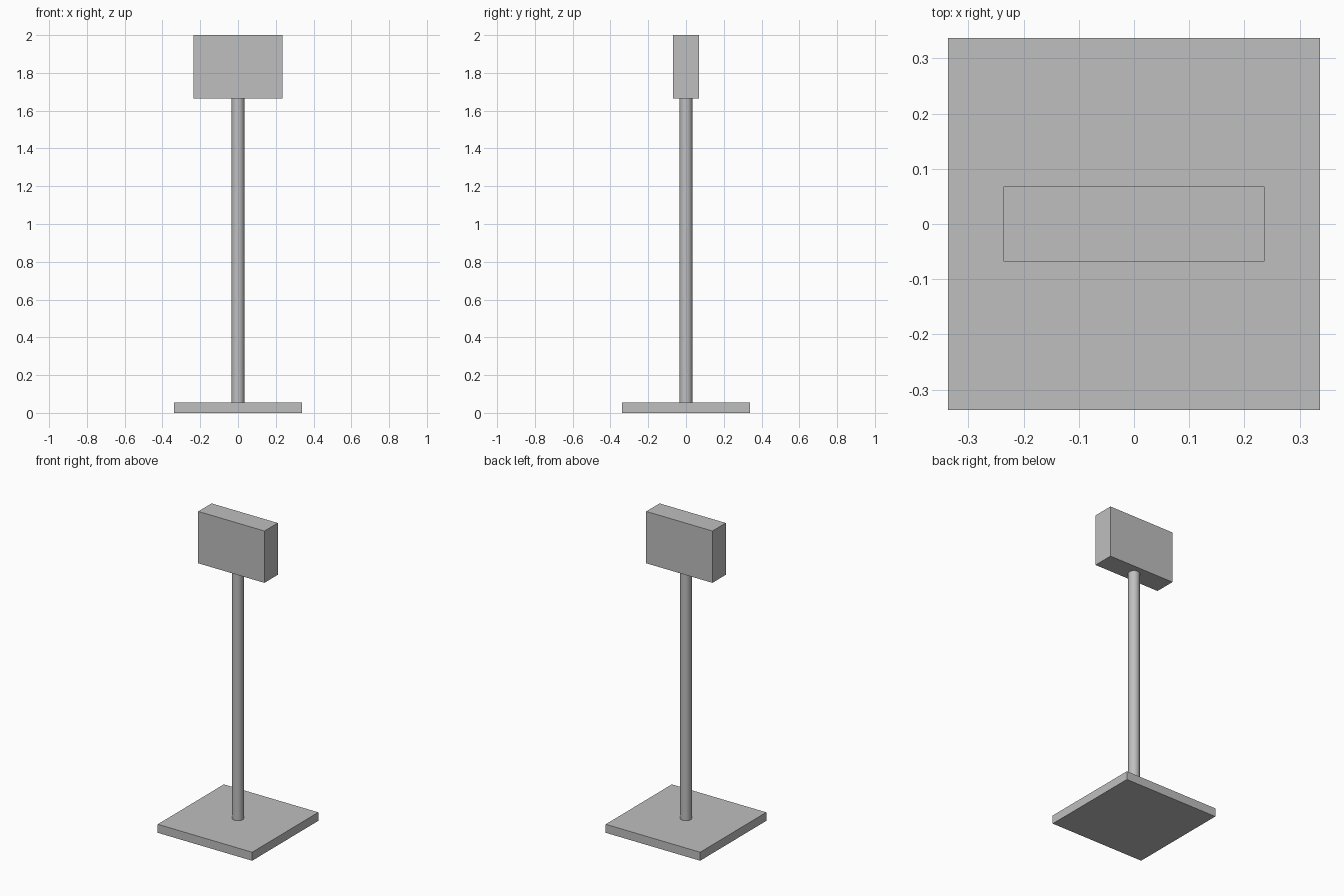
import bpy
import math

cube = bpy.data.objects.get("Cube")
if cube:
    bpy.data.objects.remove(cube, do_unlink=True)

# Single plain grey
GREY = (0.52, 0.52, 0.52, 1)
grey = bpy.data.materials.new("plain grey")
grey.use_nodes = True
grey.diffuse_color = GREY
grey.node_tree.nodes["Principled BSDF"].inputs["Base Color"].default_value = GREY

BASE_TOP, HEAD_BOTTOM, TOP = 0.055, 1.665, 2.0


def finish(name):
    obj = bpy.context.object
    obj.name = name
    obj.data.materials.append(grey)
    return obj


def box(name, width, depth, bottom, top):
    bpy.ops.mesh.primitive_cube_add(size=1, location=(0, 0, (bottom + top) / 2))
    bpy.context.object.scale = (width, depth, top - bottom)
    bpy.ops.object.transform_apply(location=False, rotation=False, scale=True)
    return finish(name)


# Square foot plate and upright head
box("base_plate", 0.675, 0.675, 0, BASE_TOP)
box("head_box", 0.473, 0.136, HEAD_BOTTOM, TOP)

# Round pole between them
bpy.ops.mesh.primitive_cylinder_add(
    vertices=32, radius=0.034, depth=HEAD_BOTTOM - BASE_TOP,
    location=(0, 0, (BASE_TOP + HEAD_BOTTOM) / 2))
finish("pole")
bpy.ops.object.shade_smooth_by_angle(angle=math.radians(30))
